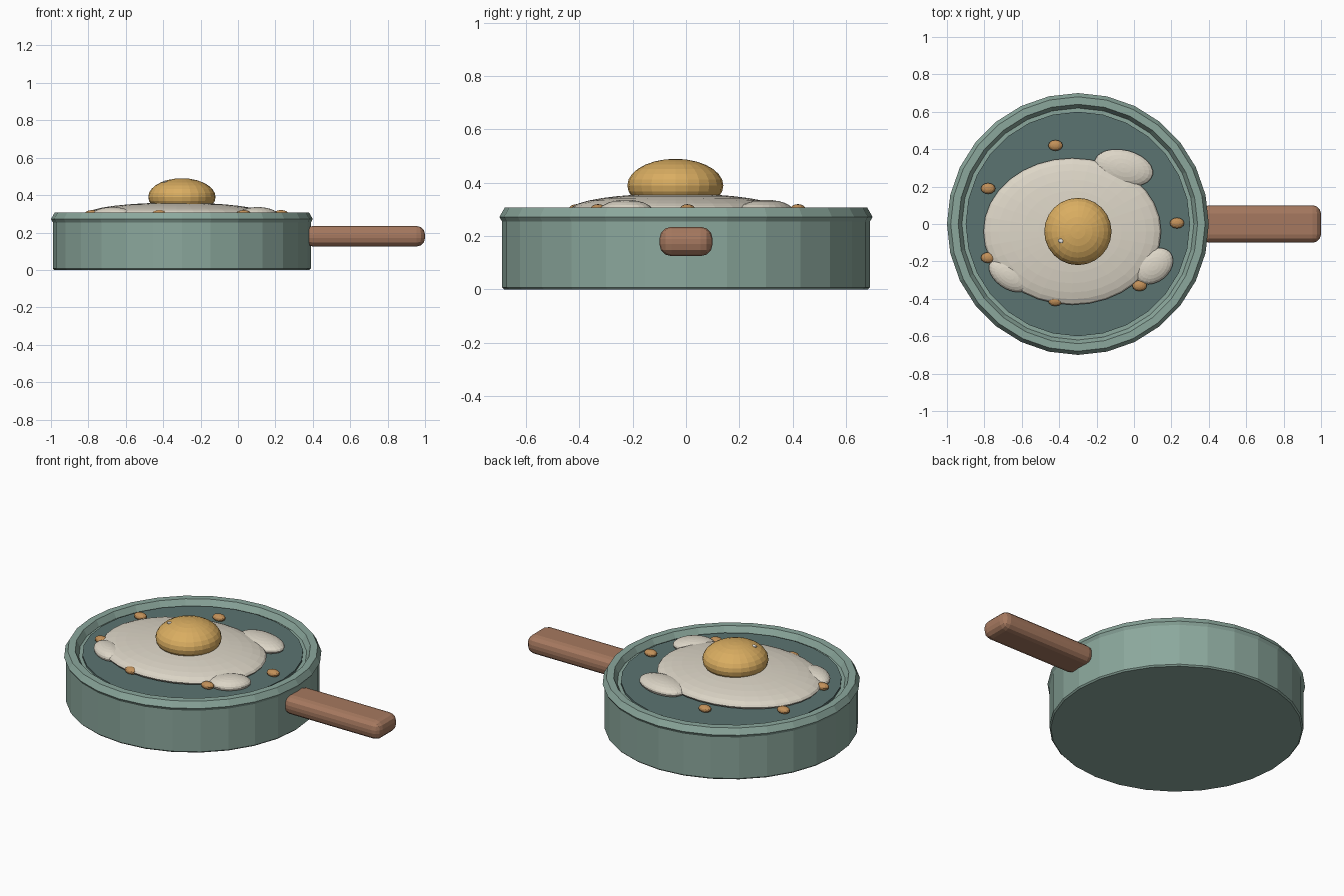
import bpy, bmesh, math
from mathutils import Matrix, Vector

if "Cube" in bpy.data.objects:
    bpy.data.objects.remove(bpy.data.objects["Cube"])

CX = -0.30   # centre of the pan along x


def material(name, rgb):
    m = bpy.data.materials.new(name)
    m.diffuse_color = (*rgb, 1)
    m.use_nodes = True
    m.node_tree.nodes["Principled BSDF"].inputs["Base Color"].default_value = m.diffuse_color
    return m


GREEN = material("sage green", (0.26, 0.39, 0.335))
TEAL = material("dark teal", (0.105, 0.175, 0.165))
CREAM = material("egg cream", (0.72, 0.67, 0.57))
YELLOW = material("yolk yellow", (0.70, 0.42, 0.12))
BROWN = material("handle brown", (0.38, 0.19, 0.115))
AMBER = material("crumb amber", (0.54, 0.28, 0.10))
WHITE = material("highlight white", (0.92, 0.90, 0.86))


def finish(name, bm, mat):
    bmesh.ops.recalc_face_normals(bm, faces=bm.faces)
    me = bpy.data.meshes.new(name)
    bm.to_mesh(me)
    bm.free()
    me.materials.append(mat)
    ob = bpy.data.objects.new(name, me)
    bpy.context.collection.objects.link(ob)
    return ob


def lathe(name, profile, mat, sides=28, closed=False):
    """Revolve (radius, z) points about the pan axis."""
    bm = bmesh.new()
    rings = [[bm.verts.new((CX + r * math.cos(i * math.tau / sides),
                            r * math.sin(i * math.tau / sides), z))
              for i in range(sides)] for r, z in profile]
    pairs = list(zip(rings, rings[1:]))
    if closed:
        pairs.append((rings[-1], rings[0]))
    else:
        bm.faces.new(rings[0])
        bm.faces.new(rings[-1])
    for a, b in pairs:
        for i in range(sides):
            j = (i + 1) % sides
            bm.faces.new((a[i], a[j], b[j], b[i]))
    return finish(name, bm, mat)


def ellipsoid(name, centre, radii, mat, turn=0, segs=24, rings=12):
    bm = bmesh.new()
    bmesh.ops.create_uvsphere(bm, u_segments=segs, v_segments=rings, radius=1)
    bm.transform(Matrix.Translation(centre) @ Matrix.Rotation(math.radians(turn), 4, 'Z')
                 @ Matrix.Diagonal((*radii, 1)))
    return finish(name, bm, mat)


# Pan: solid body, six-sided rim ring, dark cooking surface
lathe("pan_body", [(0.682, 0), (0.69, 0.008), (0.69, 0.262), (0.682, 0.27)], GREEN)
lathe("pan_rim", [(0.66 + 0.04 * math.cos(k * math.pi / 3),
                   0.272 + 0.04 * math.sin(k * math.pi / 3)) for k in range(6)],
      GREEN, closed=True)
lathe("cooking_surface", [(0.60, 0.25), (0.60, 0.282)], TEAL)

# Handle: rounded bar
bm = bmesh.new()
bmesh.ops.create_cube(bm, size=1)
bm.transform(Matrix.Translation((0.678, 0, 0.18)) @ Matrix.Diagonal((0.644, 0.20, 0.11, 1)))
handle = finish("handle", bm, BROWN)
bev = handle.modifiers.new("rounding", 'BEVEL')
bev.width = 0.045
bev.segments = 3

# Egg white with its three lobes
ellipsoid("egg_white", (-0.33, -0.04, 0.30), (0.475, 0.392, 0.06), CREAM, segs=32, rings=16)
for i, (x, y, rx, ry, turn) in enumerate([(-0.055, 0.30, 0.16, 0.095, -14),
                                          (0.105, -0.225, 0.115, 0.085, 38),
                                          (-0.67, -0.275, 0.12, 0.07, -35)]):
    ellipsoid(f"egg_white_lobe_{i + 1}", (x, y, 0.298), (rx, ry, 0.038), CREAM, turn)

# Yolk and its tiny shine
ellipsoid("yolk", (-0.30, -0.04, 0.39), (0.18, 0.18, 0.10), YELLOW, segs=24, rings=14)
ellipsoid("yolk_shine", (-0.39, -0.09, 0.470), (0.016, 0.013, 0.007), WHITE, segs=10, rings=6)

# Crumbs scattered around the egg
for i, (x, y) in enumerate([(-0.42, 0.42), (-0.78, 0.19), (-0.78, -0.18),
                            (-0.42, -0.41), (0.03, -0.33), (0.23, 0.005)]):
    ellipsoid(f"crumb_{i + 1}", (x, y, 0.30), (0.039, 0.029, 0.02), AMBER, segs=12, rings=8)
